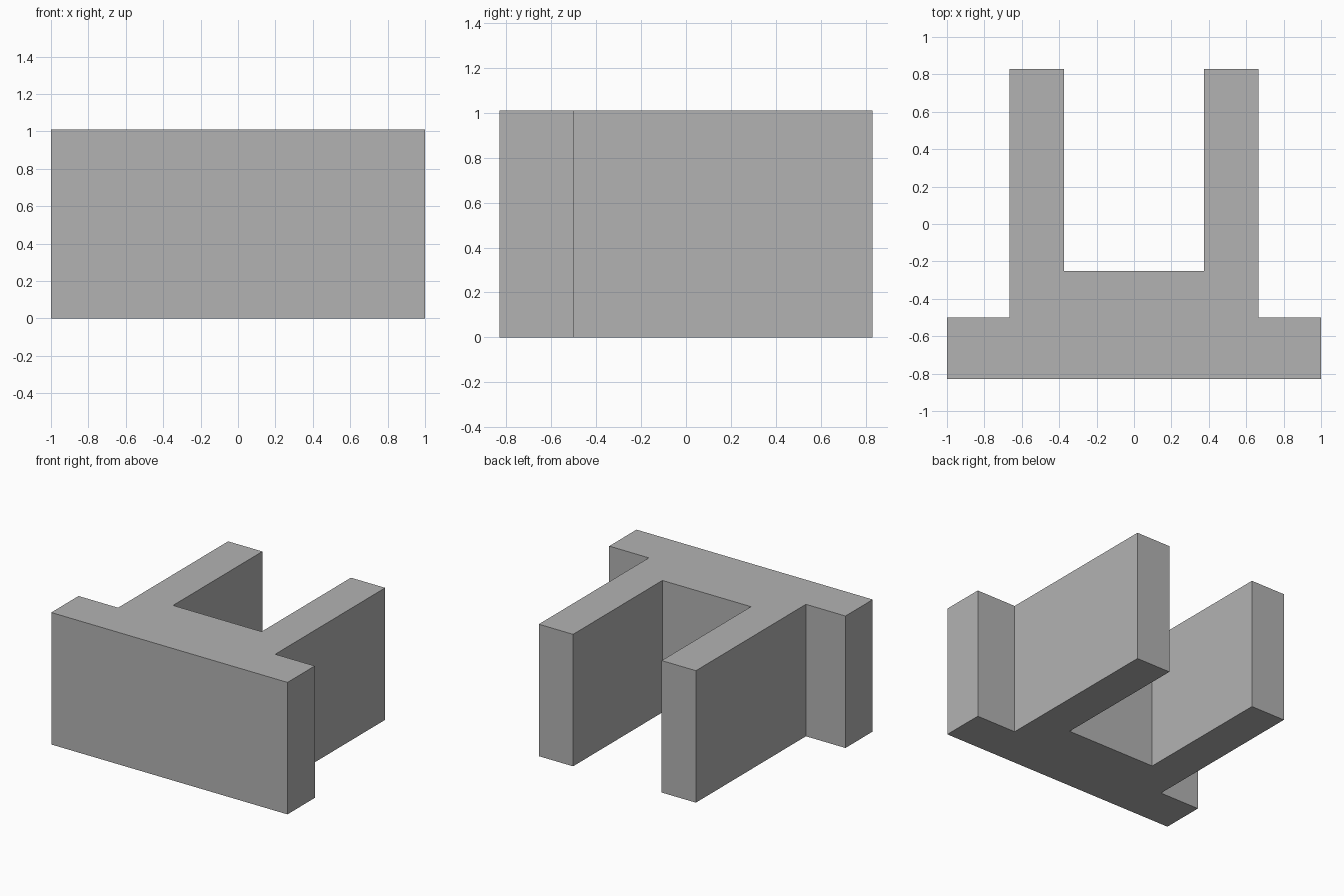
import bpy
import bmesh

cube = bpy.data.objects.get("Cube")
if cube:
    bpy.data.objects.remove(cube, do_unlink=True)

HEIGHT = 1.01
FRONT, BACK = -0.83, 0.83
FLANGE_BACK, SLOT_FRONT = -0.5, -0.25
LEG_OUT, LEG_IN = 0.665, 0.375

# Plain grey material
grey = bpy.data.materials.new("plain grey")
grey.use_nodes = True
colour = (0.45, 0.45, 0.45, 1)
grey.diffuse_color = colour
grey.node_tree.nodes["Principled BSDF"].inputs["Base Color"].default_value = colour

# Half outline from front to back, mirrored into a closed plan
half = [(1, FRONT), (1, FLANGE_BACK), (LEG_OUT, FLANGE_BACK),
        (LEG_OUT, BACK), (LEG_IN, BACK), (LEG_IN, SLOT_FRONT)]
outline = half + [(-x, y) for x, y in reversed(half)]

# Extrude the plan into the forked block
bm = bmesh.new()
base = bm.faces.new([bm.verts.new((x, y, 0)) for x, y in outline])
result = bmesh.ops.extrude_face_region(bm, geom=[base], use_keep_orig=True)
top = [v for v in result["geom"] if isinstance(v, bmesh.types.BMVert)]
bmesh.ops.translate(bm, verts=top, vec=(0, 0, HEIGHT))
bmesh.ops.recalc_face_normals(bm, faces=bm.faces)

mesh = bpy.data.meshes.new("forked_bracket")
bm.to_mesh(mesh)
bm.free()
mesh.materials.append(grey)
bracket = bpy.data.objects.new("forked_bracket", mesh)
bpy.context.collection.objects.link(bracket)
